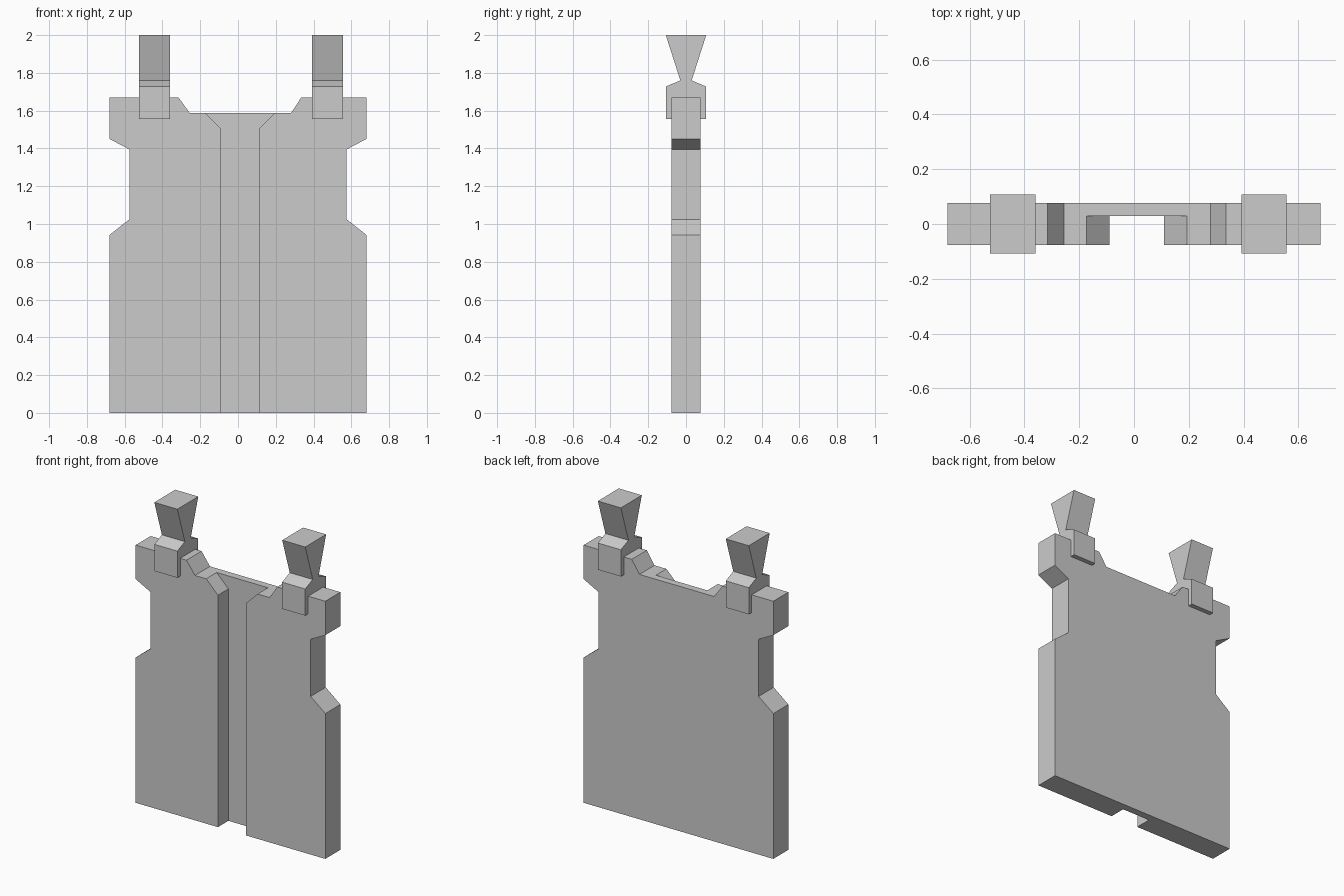
import bpy, bmesh
from mathutils import Vector

if "Cube" in bpy.data.objects:
    bpy.data.objects.remove(bpy.data.objects["Cube"])


def prism(name, profile, place, depth):
    """Extrude a closed 2D profile; place maps a profile point to 3D."""
    bm = bmesh.new()
    face = bm.faces.new([bm.verts.new(place(a, b)) for a, b in profile])
    ext = bmesh.ops.extrude_face_region(bm, geom=[face])
    verts = [g for g in ext["geom"] if isinstance(g, bmesh.types.BMVert)]
    bmesh.ops.translate(bm, verts=verts, vec=Vector(depth))
    bmesh.ops.recalc_face_normals(bm, faces=bm.faces[:])
    mesh = bpy.data.meshes.new(name)
    bm.to_mesh(mesh)
    bm.free()
    obj = bpy.data.objects.new(name, mesh)
    bpy.context.collection.objects.link(obj)
    return obj


# Vest body: notched outline with a slightly off-centre neckline
side = [(0.68, 0), (0.68, 0.942), (0.575, 1.025), (0.575, 1.395),
        (0.68, 1.45), (0.68, 1.67)]
neck = [(0.335, 1.67), (0.28, 1.587), (-0.255, 1.587), (-0.315, 1.67)]
outline = side + neck + [(-x, z) for x, z in reversed(side)]
body = prism("vest_body", outline, lambda x, z: (x, -0.077, z), (0, 0.154, 0))

# Front opening: vertical channel that flares at the collar
channel = [(-0.09, -0.1), (0.11, -0.1), (0.11, 1.503), (0.294, 1.687),
           (-0.274, 1.687), (-0.09, 1.503)]
cutter = prism("opening_cutter", channel, lambda x, z: (x, -0.2, z), (0, 0.23, 0))
cutter.hide_render = True
cut = body.modifiers.new("opening", "BOOLEAN")
cut.operation = "DIFFERENCE"
cut.solver = "EXACT"
cut.object = cutter
bpy.context.view_layer.objects.active = body
bpy.ops.object.modifier_apply(modifier=cut.name)
bpy.data.objects.remove(cutter)

# Shoulder straps: clip block, pinched waist, flared tab
half = [(0.107, 1.555), (0.107, 1.728), (0.03, 1.76), (0.107, 2.0)]
strap = half + [(-y, z) for y, z in reversed(half)]
for name, x0 in (("strap_left", -0.525), ("strap_right", 0.392)):
    prism(name, strap, lambda y, z: (x0, y, z), (0.165, 0, 0))
